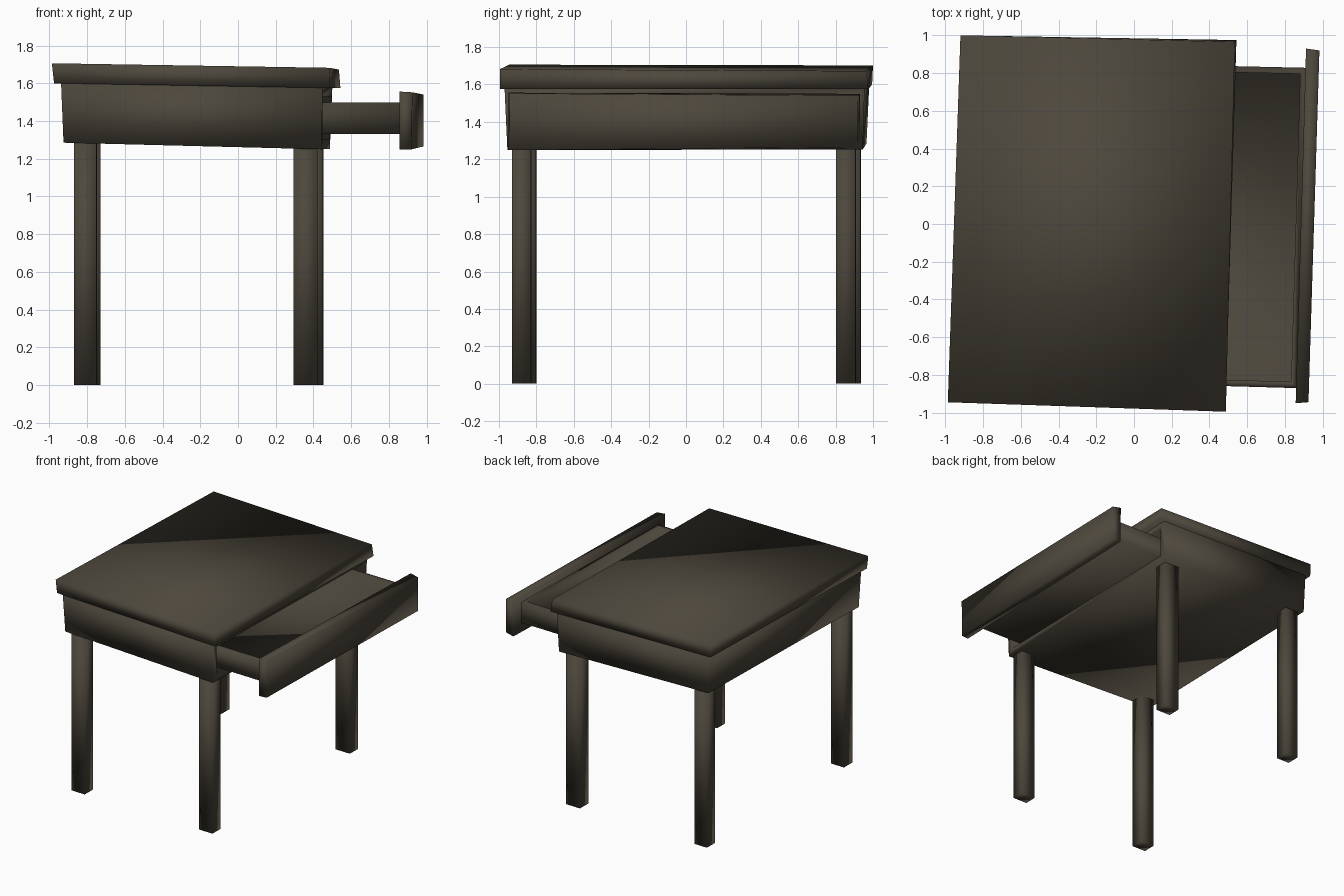
import bpy, bmesh
from mathutils import Vector

if "Cube" in bpy.data.objects:
    bpy.data.objects.remove(bpy.data.objects["Cube"])

wood = bpy.data.materials.new("dark brown wood")
wood.diffuse_color = (0.075, 0.064, 0.046, 1)
wood.use_nodes = True
wood.node_tree.nodes["Principled BSDF"].inputs["Base Color"].default_value = wood.diffuse_color


def block(name, bottom, top, cavity=None):
    """Skewed box from four bottom and four top corners, ordered front-left,
    front-right, back-right, back-left. cavity = (side direction, rim, push)."""
    bm = bmesh.new()
    lo = [bm.verts.new(p) for p in bottom]
    hi = [bm.verts.new(p) for p in top]
    bm.faces.new(lo[::-1])
    bm.faces.new(hi)
    for i in range(4):
        j = (i + 1) % 4
        bm.faces.new((lo[i], lo[j], hi[j], hi[i]))
    bm.normal_update()
    if cavity:
        side, rim, push = cavity
        face = max(bm.faces, key=lambda f: f.normal.dot(Vector(side)))
        bmesh.ops.inset_individual(bm, faces=[face], thickness=rim)
        ext = bmesh.ops.extrude_discrete_faces(bm, faces=[face])
        bmesh.ops.translate(bm, verts=ext["faces"][0].verts[:], vec=push)
    bmesh.ops.recalc_face_normals(bm, faces=bm.faces)
    for f in bm.faces:
        f.smooth = True
    mesh = bpy.data.meshes.new(name)
    bm.to_mesh(mesh)
    bm.free()
    mesh.materials.append(wood)
    ob = bpy.data.objects.new(name, mesh)
    bpy.context.collection.objects.link(ob)
    return ob


# Slightly crooked table top
block("table_top",
      [(-0.975, -0.945, 1.60), (0.485, -0.995, 1.575), (0.543, 0.975, 1.575), (-0.92, 0.995, 1.60)],
      [(-0.987, -0.945, 1.706), (0.487, -0.995, 1.682), (0.535, 0.965, 1.672), (-0.92, 1.0, 1.702)])

# Hollow frame under the top, open on the right for the drawer
block("drawer_frame",
      [(-0.925, -0.91, 1.285), (0.445, -0.955, 1.25), (0.487, 0.945, 1.252), (-0.88, 0.965, 1.285)],
      [(-0.938, -0.925, 1.602), (0.447, -0.97, 1.577), (0.50, 0.955, 1.577), (-0.885, 0.98, 1.602)],
      cavity=((1, 0, 0), 0.07, (-1.28, 0.03, 0.02)))

# Pulled-out drawer tray
tray = [(-0.55, -0.83), (0.865, -0.87), (0.915, 0.828), (-0.50, 0.86)]
block("drawer_tray", [(x, y, 1.33) for x, y in tray], [(x, y, 1.497) for x, y in tray],
      cavity=((0, 0, 1), 0.047, (0, 0, -0.13)))

# Drawer front panel
block("drawer_front",
      [(0.857, -0.95, 1.25), (0.92, -0.945, 1.25), (0.983, 0.918, 1.265), (0.912, 0.928, 1.255)],
      [(0.857, -0.95, 1.556), (0.925, -0.943, 1.552), (0.983, 0.92, 1.54), (0.912, 0.93, 1.55)])

# Four square legs
for name, x0, x1, y0, y1 in (
        ("front_left_leg", -0.87, -0.75, -0.91, -0.80),
        ("front_right_leg", 0.295, 0.42, -0.93, -0.825),
        ("back_left_leg", -0.845, -0.73, 0.827, 0.935),
        ("back_right_leg", 0.32, 0.45, 0.802, 0.91)):
    ring = [(x0, y0 + 0.003), (x1, y0), (x1 + 0.002, y1 - 0.003), (x0 + 0.002, y1)]
    block(name, [(x, y, 0.0) for x, y in ring], [(x, y, 1.295) for x, y in ring])
